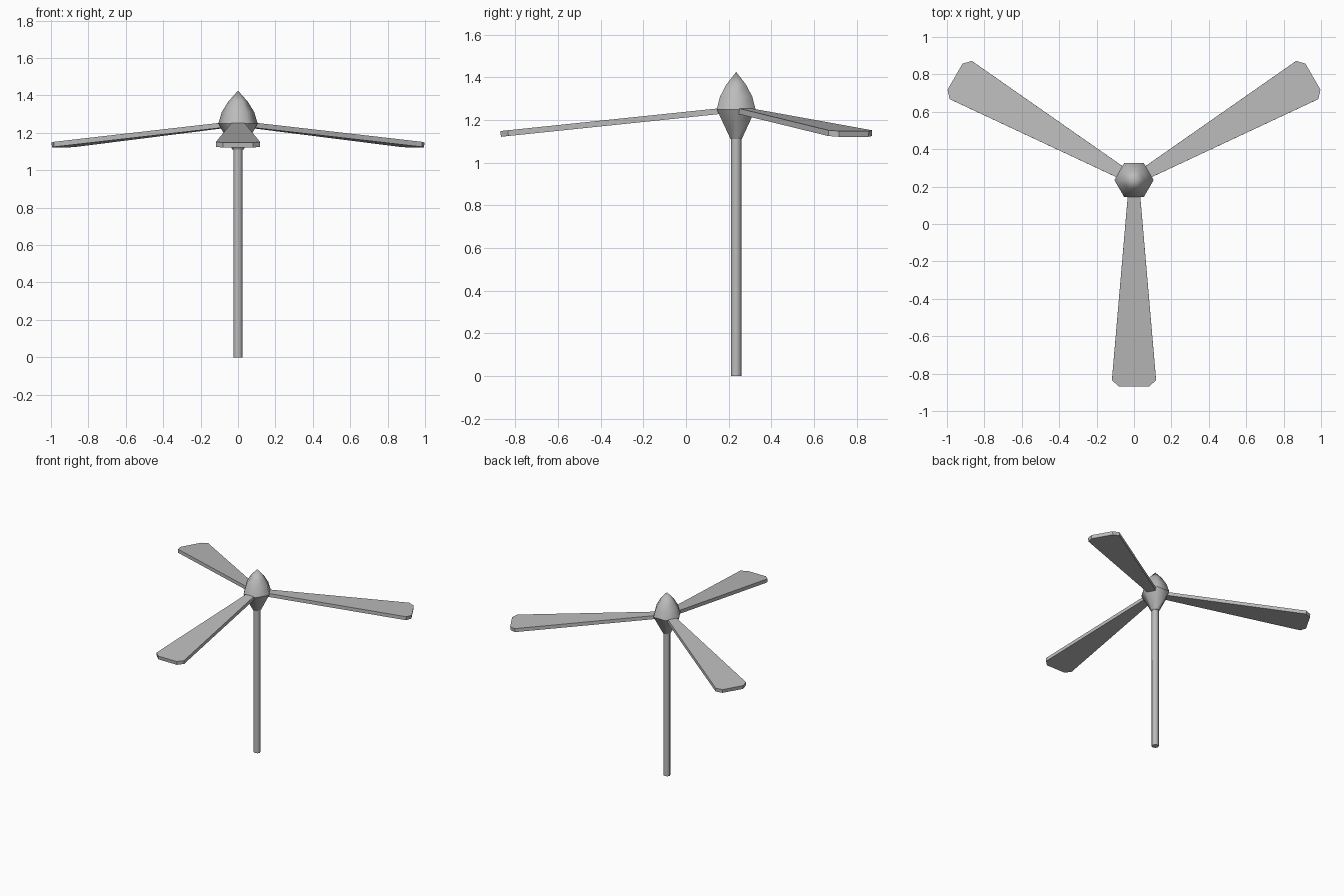
import bpy, bmesh
from math import cos, sin, pi, radians
from mathutils import Matrix, Vector

cube = bpy.data.objects.get("Cube")
if cube:
    bpy.data.objects.remove(cube, do_unlink=True)

HUB_Y = 0.235

grey = bpy.data.materials.new("plain grey")
grey.use_nodes = True
grey.diffuse_color = (0.5, 0.5, 0.5, 1)
grey.node_tree.nodes["Principled BSDF"].inputs["Base Color"].default_value = (0.5, 0.5, 0.5, 1)


def finish(name, bm, smooth):
    bmesh.ops.recalc_face_normals(bm, faces=bm.faces)
    for f in bm.faces:
        f.smooth = smooth and len(f.verts) <= 4
    # keep rims around the end caps crisp
    for e in bm.edges:
        if any(len(f.verts) > 4 for f in e.link_faces):
            e.smooth = False
    mesh = bpy.data.meshes.new(name)
    bm.to_mesh(mesh)
    bm.free()
    mesh.materials.append(grey)
    obj = bpy.data.objects.new(name, mesh)
    bpy.context.collection.objects.link(obj)
    return obj


def turned(name, profile, sides, cap_bottom):
    """Revolve (radius, height) pairs; zero radius makes a point."""
    bm = bmesh.new()
    rings = []
    for r, z in profile:
        if r == 0:
            rings.append([bm.verts.new((0, 0, z))] * sides)
        else:
            rings.append([bm.verts.new((r * cos(2 * pi * i / sides),
                                        r * sin(2 * pi * i / sides), z))
                          for i in range(sides)])
    for low, high in zip(rings, rings[1:]):
        for i in range(sides):
            j = (i + 1) % sides
            corners = [low[i], low[j], high[j], high[i]]
            bm.faces.new(list(dict.fromkeys(corners)))
    if cap_bottom:
        bm.faces.new(rings[0][::-1])
    obj = finish(name, bm, True)
    obj.location.y = HUB_Y
    return obj


# Pole and hub
turned("pole", [(0.025, 0), (0.025, 1.13)], 8, True)
turned("hub_lower_cone", [(0.03, 1.11), (0.105, 1.25)], 6, True)
turned("hub_nose", [(0.105, 1.25), (0.087, 1.31), (0.053, 1.366), (0, 1.425)], 6, False)

# Blade outline: distance from the hub, half width
HALF_OUTLINE = [(0.06, 0.031), (1.07, 0.118), (1.105, 0.08)]
SLOPE = 0.104


def blade(name, angle):
    bm = bmesh.new()
    outline = HALF_OUTLINE + [(d, -w) for d, w in reversed(HALF_OUTLINE)]
    drop = Vector((-SLOPE, 0, -1)).normalized() * 0.027
    top = [Vector((d, w, 1.263 - SLOPE * d)) for d, w in outline]
    upper = [bm.verts.new(p) for p in top]
    lower = [bm.verts.new(p + drop) for p in top]
    bm.faces.new(upper)
    bm.faces.new(lower[::-1])
    for i in range(len(top)):
        j = (i + 1) % len(top)
        bm.faces.new((upper[i], lower[i], lower[j], upper[j]))
    bm.transform(Matrix.Rotation(radians(angle), 4, "Z"))
    finish(name, bm, False).location.y = HUB_Y


# Three drooping blades
for name, angle in (("front_blade", -90), ("left_blade", 30), ("right_blade", 150)):
    blade(name, angle)
